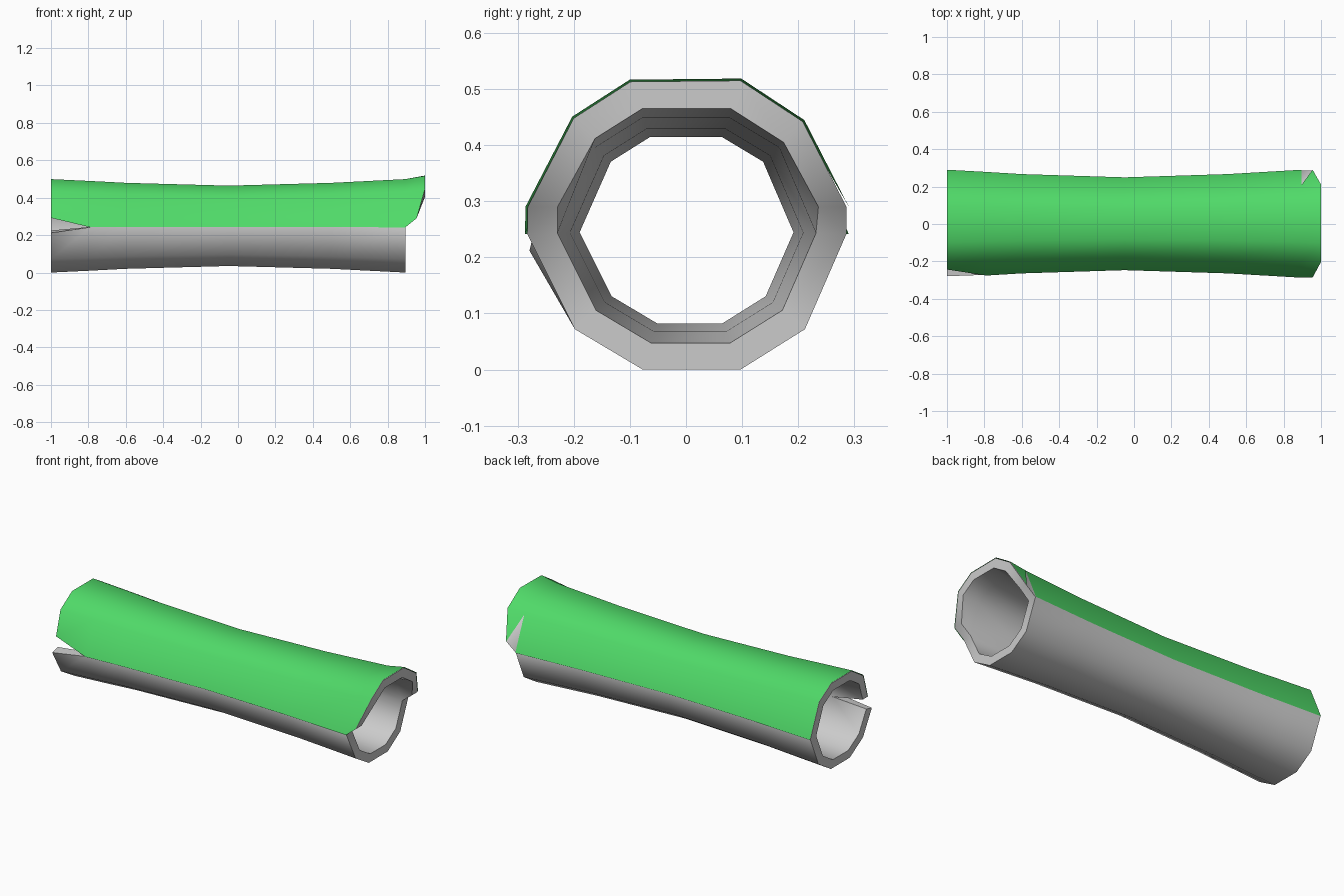
import bpy, bmesh, math

if "Cube" in bpy.data.objects:
    bpy.data.objects.remove(bpy.data.objects["Cube"])

CZ = 0.25
# half-width profile of the log end (y, z from the centre), starting at the front seam and going over the top
PROFILE = [(-.283, -.008), (-.2, .18), (-.095, .246), (.095, .246), (.205, .18), (.286, -.008),
           (.212, -.178), (.097, -.25), (-.077, -.25), (-.198, -.178), (-.283, -.008)]
# x position and scale of each ring: slightly waisted
RINGS = [(-1, 1), (-.79, .96), (-.6, .92), (-.05, .86), (.5, .92), (.895, 1)]
# broken upper lip beyond the right end
LIP_OUT = [(.955, -.282, .29), (1, -.2, .448), (1, -.099, .513),
           (1, .097, .515), (1, .208, .442), (.955, .286, .29)]
LIP_IN = [(.955, -.229, .29), (1, -.162, .412), (1, -.078, .465),
          (1, .08, .465), (1, .174, .405), (.955, .236, .29)]


def ring(x, s, inner=False):
    k = s - .19 if inner else s
    return [(x, y * k, CZ + z * k) for y, z in PROFILE]


def finish(name, bm, color=None):
    bmesh.ops.remove_doubles(bm, verts=bm.verts, dist=1e-4)
    bmesh.ops.recalc_face_normals(bm, faces=bm.faces)
    me = bpy.data.meshes.new(name)
    bm.to_mesh(me)
    bm.free()
    ob = bpy.data.objects.new(name, me)
    bpy.context.collection.objects.link(ob)
    if color:
        mat = bpy.data.materials.new(name)
        mat.diffuse_color = color
        mat.use_nodes = True
        mat.node_tree.nodes["Principled BSDF"].inputs["Base Color"].default_value = mat.diffuse_color
        me.materials.append(mat)
    bpy.ops.object.select_all(action='DESELECT')
    ob.select_set(True)
    bpy.context.view_layer.objects.active = ob
    bpy.ops.object.shade_smooth_by_angle(angle=math.radians(56))
    return ob


def skin(bm, a, b, n=None):
    for k in range((n or len(a)) - 1):
        bm.faces.new((a[k], a[k + 1], b[k + 1], b[k]))


outer = [ring(x, s) for x, s in RINGS]
inner = [ring(x, s, True) for x, s in RINGS]
# split the seam open at the left end
outer[0][0], outer[0][10] = (-1, -.24, .292), (-1, -.279, .212)
inner[0][0], inner[0][10] = (-1, -.195, .292), (-1, -.228, .225)

# hollow log
bm = bmesh.new()
add = lambda pts: [bm.verts.new(p) for p in pts]
O, I = [add(r) for r in outer], [add(r) for r in inner]
for side in (O, I):
    for a, b in zip(side, side[1:]):
        skin(bm, a, b)
skin(bm, O[0], I[0])                      # left end face
skin(bm, O[-1][5:], I[-1][5:])            # right end face, lower half
for k in (0, 10):                         # walls of the crack
    bm.faces.new((O[0][k], O[1][k], I[1][k], I[0][k]))
LO, LI = add(LIP_OUT), add(LIP_IN)        # broken lip
skin(bm, O[-1], LO, 6)
skin(bm, I[-1], LI, 6)
skin(bm, LO, LI)
for k in (0, 5):
    bm.faces.new((O[-1][k], LO[k], LI[k], I[-1][k]))
finish("hollow_log", bm)

# moss sheet over the upper half
bm = bmesh.new()


def lift(p):
    return bm.verts.new((p[0], p[1] * 1.014, CZ + (p[2] - CZ) * 1.014))


M = [[lift(p) for p in r[:6]] for r in outer]
E = [lift(p) for p in LIP_OUT]
for a, b in zip(M, M[1:]):
    skin(bm, a, b)
skin(bm, M[-1], E, 5)
bm.faces.new((M[-1][4], E[5], E[4]))      # bare triangle left below this one
finish("moss", bm, (.08, .7, .14, 1))
